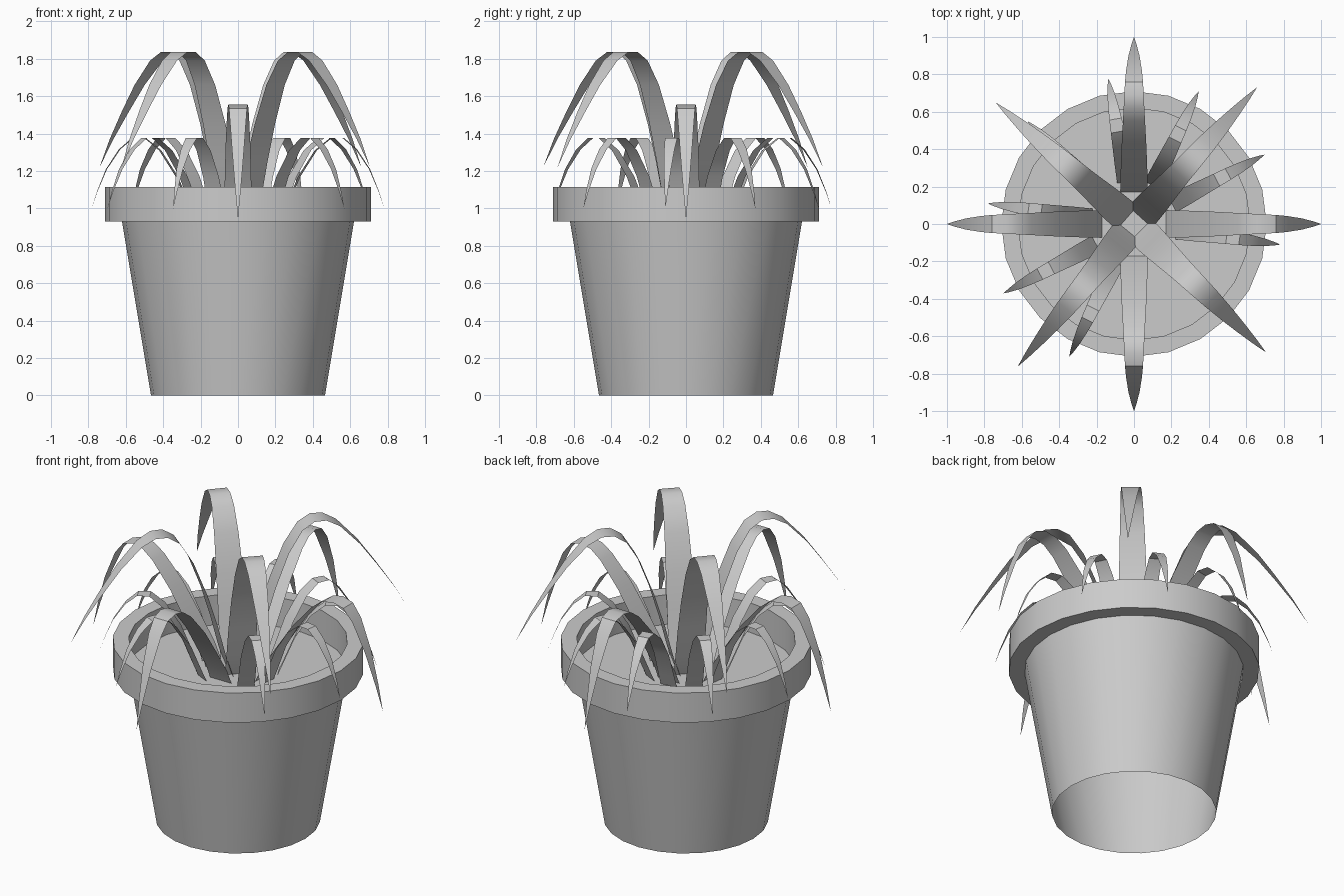
import bpy
from math import cos, sin, pi, radians, dist

if "Cube" in bpy.data.objects:
    bpy.data.objects.remove(bpy.data.objects["Cube"])

SIDES = 24


def add_mesh(name, verts, faces):
    me = bpy.data.meshes.new(name)
    me.from_pydata(verts, [], faces)
    me.update()
    ob = bpy.data.objects.new(name, me)
    bpy.context.collection.objects.link(ob)
    bpy.ops.object.select_all(action='DESELECT')
    ob.select_set(True)
    bpy.context.view_layer.objects.active = ob
    bpy.ops.object.shade_smooth_by_angle(angle=radians(35))
    return ob


def lathe(name, profile):
    verts = [(r * cos(2 * pi * i / SIDES), r * sin(2 * pi * i / SIDES), z)
             for r, z in profile for i in range(SIDES)]
    faces = [(k * SIDES + i, k * SIDES + (i + 1) % SIDES,
              (k + 1) * SIDES + (i + 1) % SIDES, (k + 1) * SIDES + i)
             for k in range(len(profile) - 1) for i in range(SIDES)]
    return add_mesh(name, verts, faces)


def leaf(name, path, half_width, degrees):
    """Flat ribbon following a radial (r, z) path, tapering to a point."""
    a = radians(degrees)
    run = [0.0]
    for p, q in zip(path, path[1:]):
        run.append(run[-1] + dist(p, q))
    verts = []
    for (r, z), s in zip(path[:-1], run):
        w = half_width * (1 - (s / run[-1]) ** 2)
        for side in (-w, w):
            verts.append((r * cos(a) - side * sin(a), r * sin(a) + side * cos(a), z))
    n = len(path) - 1
    verts.append((path[-1][0] * cos(a), path[-1][0] * sin(a), path[-1][1]))
    faces = [(2 * k, 2 * k + 2, 2 * k + 3, 2 * k + 1) for k in range(n - 1)]
    faces.append((2 * n - 2, 2 * n, 2 * n - 1))
    return add_mesh(name, verts, faces)


# Pot: open-bottomed tapered wall, then the overhanging rim
lathe("pot", [(0.465, 0), (0.62, 0.93), (0.71, 0.93), (0.71, 1.115),
              (0.62, 1.115), (0.62, 0.93)])

# Soil disc
add_mesh("soil", [(0.62 * cos(2 * pi * i / SIDES), 0.62 * sin(2 * pi * i / SIDES), 0.93)
                  for i in range(SIDES)], [tuple(range(SIDES))])

# Tall inner leaves on the diagonals
tall = [(0.05, 0.93), (0.09, 1.05), (0.14, 1.25), (0.20, 1.45), (0.28, 1.66),
        (0.36, 1.79), (0.43, 1.835), (0.50, 1.835), (0.58, 1.79), (0.70, 1.66),
        (0.80, 1.52), (0.90, 1.37), (0.985, 1.22)]
for i, d in enumerate((48, 138.7, 230.8, 315.8)):
    leaf(f"tall_leaf_{i}", tall, 0.085, d)

# Middle leaves along the axes
middle = [(0.17, 0.93), (0.21, 1.02), (0.32, 1.19), (0.42, 1.34), (0.55, 1.49),
          (0.62, 1.54), (0.69, 1.555), (0.76, 1.535), (0.82, 1.46), (0.90, 1.28),
          (0.96, 1.09), (1.0, 0.94)]
for i in range(4):
    leaf(f"middle_leaf_{i}", middle, 0.073, 90 * i)

# Short outer leaves
short = [(0.23, 0.93), (0.26, 1.0), (0.33, 1.17), (0.42, 1.31), (0.50, 1.375),
         (0.57, 1.375), (0.64, 1.315), (0.71, 1.21), (0.76, 1.09), (0.79, 1.0)]
for i, d in enumerate((28, 64, 100, 136, 172, 208, 244, 316, 352)):
    leaf(f"short_leaf_{i}", short, 0.05, d)
